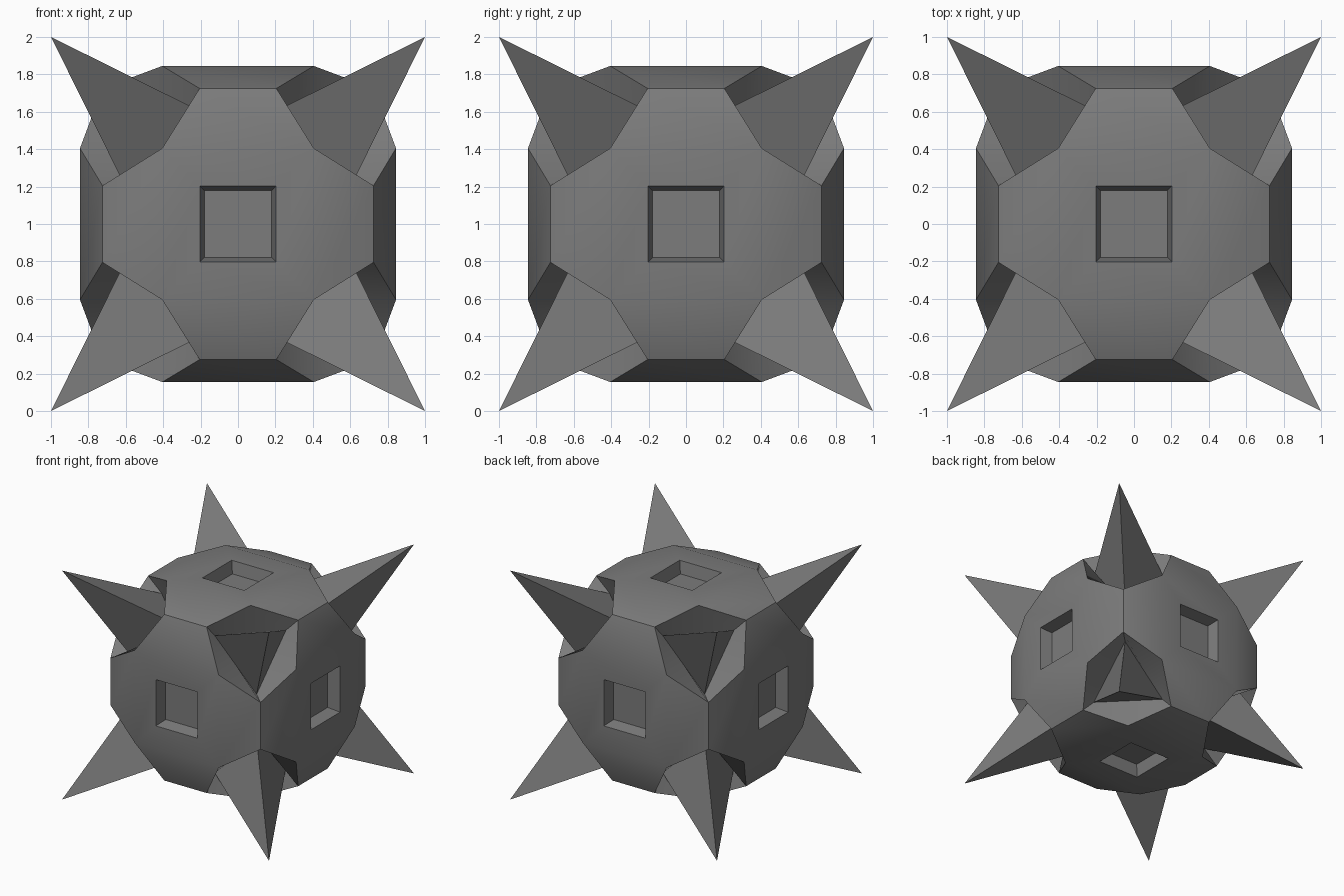
import bpy, bmesh
from itertools import product
from mathutils import Vector, Euler
from math import pi

if "Cube" in bpy.data.objects:
    bpy.data.objects.remove(bpy.data.objects["Cube"])

CENTRE = Vector((0, 0, 1))

# Dark grey metal
dark = bpy.data.materials.new("dark_grey")
dark.diffuse_color = (0.2, 0.2, 0.2, 1)
dark.use_nodes = True
dark.node_tree.nodes["Principled BSDF"].inputs["Base Color"].default_value = dark.diffuse_color


def build(name, polys):
    """Weld a list of polygons (lists of points) into one object."""
    bm = bmesh.new()
    for poly in polys:
        bm.faces.new([bm.verts.new(CENTRE + Vector(p)) for p in poly])
    bmesh.ops.remove_doubles(bm, verts=bm.verts, dist=0.001)
    bmesh.ops.recalc_face_normals(bm, faces=bm.faces)
    me = bpy.data.meshes.new(name)
    bm.to_mesh(me)
    bm.free()
    me.materials.append(dark)
    ob = bpy.data.objects.new(name, me)
    bpy.context.collection.objects.link(ob)
    return ob


def square(half, z):
    return [Vector(p) for p in ((-half, -half, z), (half, -half, z),
                                (half, half, z), (-half, half, z))]


# Key sizes, measured from the centre
FLAT, TOP = 0.405, 0.845      # flat panel half size and height
EDGE, EDGE_H = 0.205, 0.725   # short cube edges between panels
HI, LO = 0.60, 0.195          # spike base points

# One panel: recessed square socket, flat border, sloping sides
mouth, floor = square(0.202, TOP), square(0.18, 0.74)
rim = square(FLAT, TOP)
panel = [floor]
for i in range(4):
    j = (i + 1) % 4
    panel.append([floor[i], floor[j], mouth[j], mouth[i]])
    panel.append([mouth[i], mouth[j], rim[j], rim[i]])
    turn = Euler((0, 0, i * pi / 2)).to_matrix()
    panel.append([rim[i], rim[j], turn @ Vector((EDGE, -EDGE_H, EDGE_H)),
                  turn @ Vector((-EDGE, -EDGE_H, EDGE_H))])

turns = [Euler((a * pi / 2, 0, 0)) for a in range(4)]
turns += [Euler((0, pi / 2, 0)), Euler((0, -pi / 2, 0))]
body = [[t.to_matrix() @ p for p in poly] for t in turns for poly in panel]


def cycle(p, k):
    return Vector((p[-k % 3], p[(1 - k) % 3], p[(2 - k) % 3]))


# One corner: pit walls running down to the spike, which rises to the tip
pit, spike = [], []
tip = Vector((1, 1, 1))
for k in range(3):
    a1 = cycle((EDGE, EDGE_H, EDGE_H), k)
    a2 = cycle((EDGE_H, EDGE, EDGE_H), k)
    b = cycle((FLAT, FLAT, TOP), k)
    p1, p2 = cycle((LO, HI, HI), k), cycle((HI, LO, HI), k)
    q = (p1 + p2) / 2
    pit += [[a1, b, q, p1], [b, a2, p2, q]]
    spike += [[p1, q, p2, tip]]

# Mirror the corner to all eight octants
spikes = []
for s in product((-1, 1), repeat=3):
    sign = Vector(s)
    body += [[p * sign for p in poly] for poly in pit]
    spikes.append([[p * sign for p in poly] for poly in spike])

body_ob = build("body", body)
for n, polys in enumerate(spikes):
    build(f"spike_{n + 1}", polys)

# Smooth the gently curved panels and pits, keep hard edges
bpy.context.view_layer.objects.active = body_ob
body_ob.select_set(True)
bpy.ops.object.shade_smooth_by_angle(angle=pi / 6)
